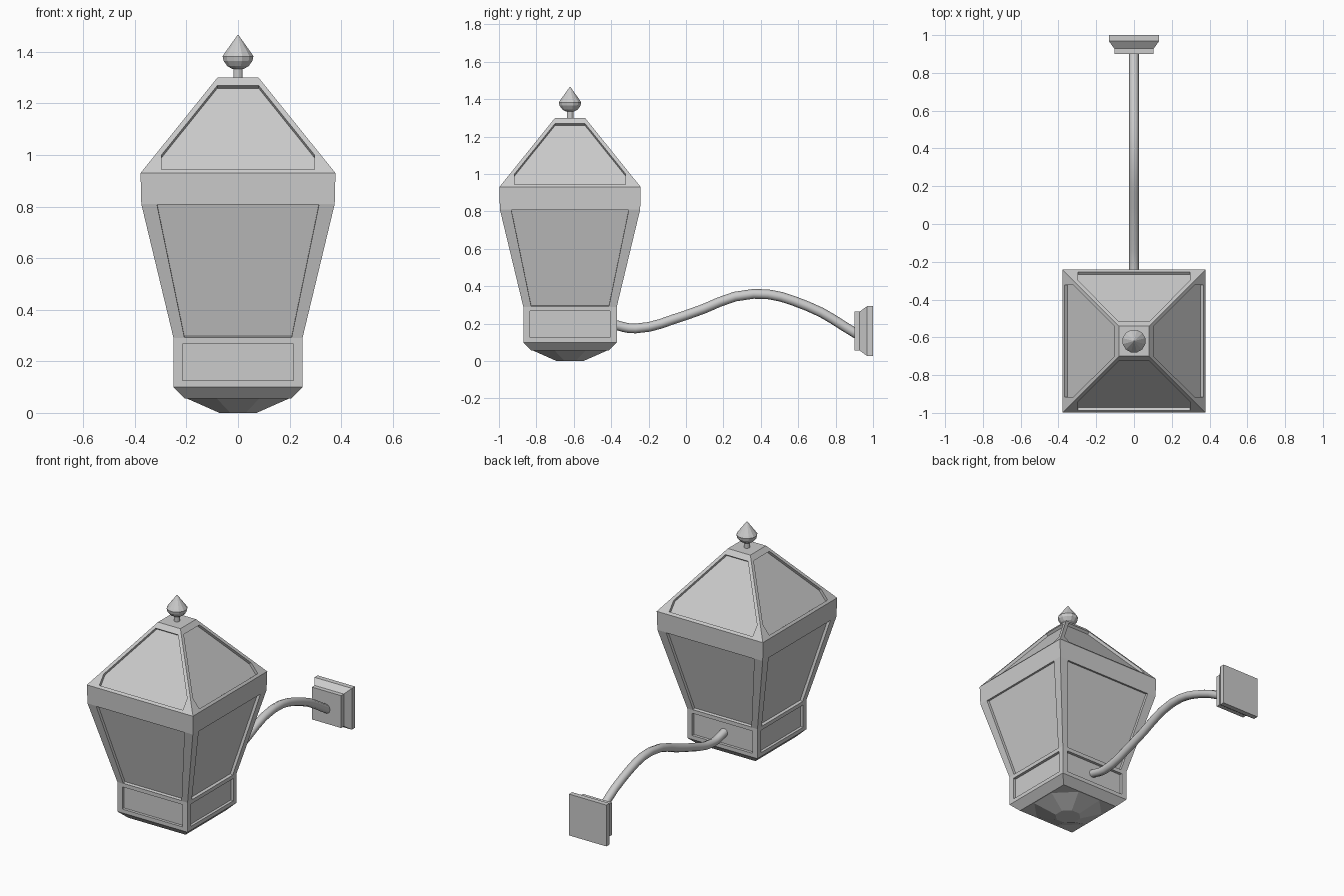
import bpy, bmesh, math
from mathutils import Vector, Matrix

if "Cube" in bpy.data.objects:
    bpy.data.objects.remove(bpy.data.objects["Cube"], do_unlink=True)

LANTERN_Y = -0.62
PLATE_Z = 0.16


def make_object(name, bm, location):
    bmesh.ops.remove_doubles(bm, verts=bm.verts, dist=0.0001)
    bmesh.ops.recalc_face_normals(bm, faces=bm.faces)
    mesh = bpy.data.meshes.new(name)
    bm.to_mesh(mesh)
    bm.free()
    obj = bpy.data.objects.new(name, mesh)
    obj.location = location
    bpy.context.collection.objects.link(obj)
    return obj


def loft(name, rings, sides, location, turn=None, rotation=(0, 0, 0)):
    """Capped stack of regular polygons given as (radius, height)."""
    bm = bmesh.new()
    turn = math.pi / sides if turn is None else turn
    loops = []
    for radius, z in rings:
        angles = [turn + i * math.tau / sides for i in range(sides)]
        loops.append([bm.verts.new((radius * math.cos(a), radius * math.sin(a), z)) for a in angles])
    for low, high in zip(loops, loops[1:]):
        for i in range(sides):
            j = (i + 1) % sides
            bm.faces.new((low[i], low[j], high[j], high[i]))
    bm.faces.new(loops[0])
    bm.faces.new(loops[-1])
    obj = make_object(name, bm, location)
    obj.rotation_euler = rotation
    return obj


def square_rings(pairs):
    return [(half * math.sqrt(2), z) for half, z in pairs]


def add_side(bm, low, high, panel, depth, rotation):
    """One wall between two square levels, with an optional sunken panel."""
    (h0, z0), (h1, z1) = low, high

    def half_at(z):
        return h0 + (h1 - h0) * (z - z0) / (z1 - z0)

    def verts(points, offset=Vector()):
        return [bm.verts.new(rotation @ (Vector((x, -half_at(z), z)) + offset)) for x, z in points]

    right = [(h0, z0)]
    if len(panel) == 3:
        right.append((half_at(panel[1][1]), panel[1][1]))
    right.append((h1, z1))

    def mirrored(points):
        return points + [(-x, z) for x, z in reversed(points)]

    outer = verts(mirrored(right))
    if not panel:
        bm.faces.new(outer)
        return
    inward = Vector((0, z1 - z0, h1 - h0)).normalized() * depth
    rim = verts(mirrored(panel))
    floor = verts(mirrored(panel), inward)
    count = len(outer)
    for a, b in ((outer, rim), (rim, floor)):
        for i in range(count):
            j = (i + 1) % count
            bm.faces.new((a[i], a[j], b[j], b[i]))
    bm.faces.new(floor)


# Lantern body: base, glazed section, band and roof
levels = [(0.25, 0.10), (0.25, 0.29), (0.375, 0.81), (0.378, 0.93), (0.08, 1.30)]
panels = [
    [(0.215, 0.125), (0.215, 0.268)],
    [(0.208, 0.293), (0.314, 0.807)],
    [],
    [(0.297, 0.944), (0.297, 1.0), (0.08, 1.27)],
]
bm = bmesh.new()
for quarter in range(4):
    rotation = Matrix.Rotation(quarter * math.pi / 2, 3, 'Z')
    for low, high, panel in zip(levels, levels[1:], panels):
        add_side(bm, low, high, panel, 0.018, rotation)
for half, z in (levels[0], levels[-1]):
    bm.faces.new([bm.verts.new((x * half, y * half, z)) for x, y in ((-1, -1), (1, -1), (1, 1), (-1, 1))])
make_object("lantern_body", bm, (0, LANTERN_Y, 0))

# Underside: chamfered skirt and faceted bottom boss
loft("bottom_skirt", square_rings([(0.205, 0.055), (0.25, 0.10)]), 4, (0, LANTERN_Y, 0))
loft("bottom_boss", [(0.078, 0.0), (0.215, 0.056)], 8, (0, LANTERN_Y, 0))

# Finial
loft("finial_stem", [(0.018, 1.295), (0.018, 1.345)], 12, (0, LANTERN_Y, 0))
loft("finial_bulb",
     [(0.022, 1.333), (0.043, 1.345), (0.058, 1.365), (0.062, 1.383), (0.054, 1.395), (0.0005, 1.467)],
     12, (0, LANTERN_Y, 0))

# Wall plate, lofted along y
loft("wall_plate", square_rings([(0.104, 0.0), (0.104, 0.028), (0.133, 0.068), (0.133, 0.10)]), 4,
     (0, 0.90, PLATE_Z), rotation=(-math.pi / 2, 0, 0))

# Curved support arm
path = [(-0.40, 0.198), (-0.27, 0.174), (0.0, 0.245), (0.36, 0.359), (0.65, 0.293), (0.92, 0.14)]
curve = bpy.data.curves.new("support_arm", 'CURVE')
curve.dimensions = '3D'
curve.bevel_depth = 0.026
curve.bevel_resolution = 2
curve.resolution_u = 4
curve.use_fill_caps = True
spline = curve.splines.new('BEZIER')
spline.bezier_points.add(len(path) - 1)
for point, (y, z) in zip(spline.bezier_points, path):
    point.co = (0, y, z)
    point.handle_left_type = point.handle_right_type = 'AUTO'
arm = bpy.data.objects.new("support_arm", curve)
bpy.context.collection.objects.link(arm)
bpy.ops.object.select_all(action='DESELECT')
arm.select_set(True)
bpy.context.view_layer.objects.active = arm
bpy.ops.object.convert(target='MESH')
bpy.ops.object.shade_smooth_by_angle(angle=math.radians(50))
